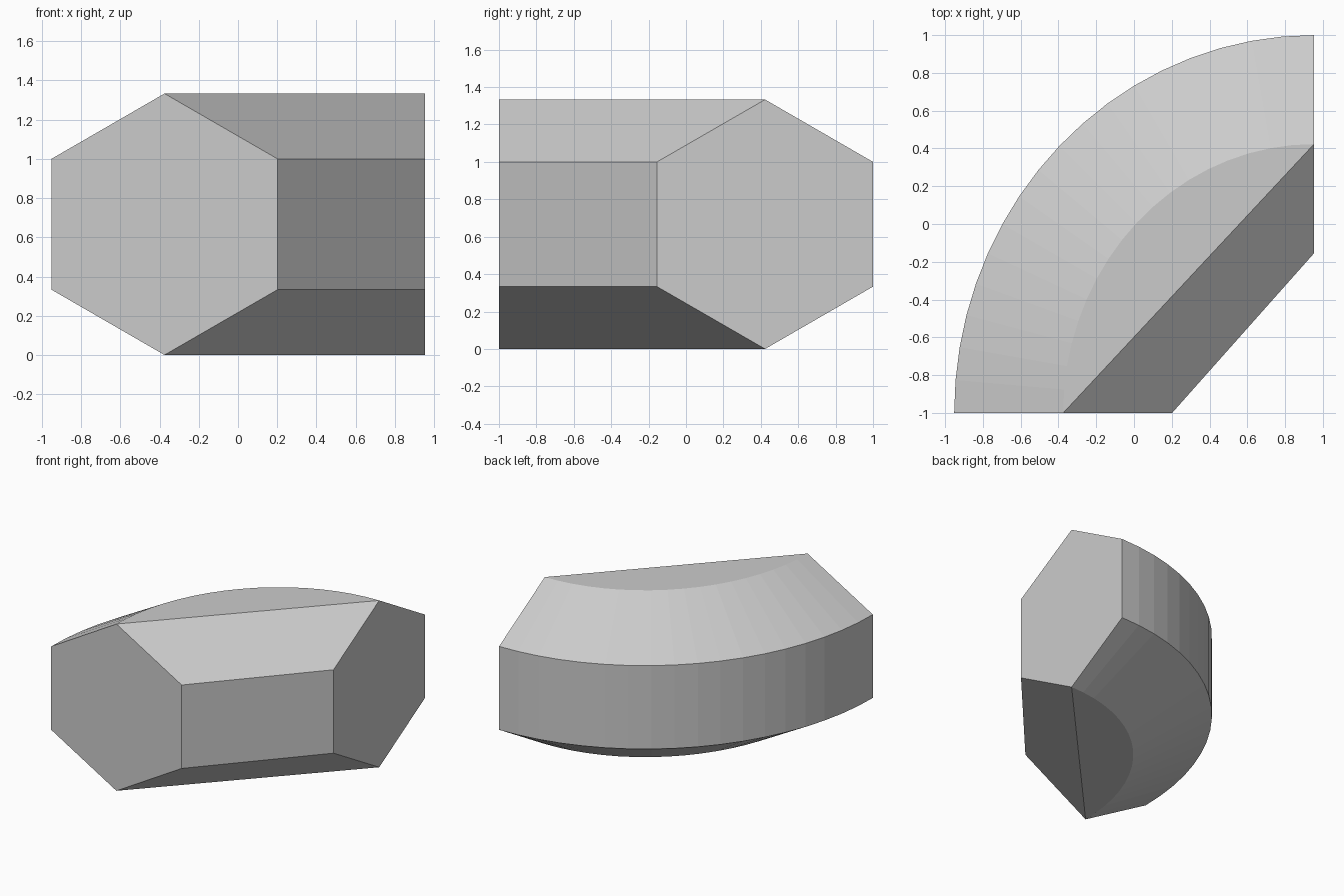
import bpy, bmesh, math

if "Cube" in bpy.data.objects:
    bpy.data.objects.remove(bpy.data.objects["Cube"])

# Hexagonal section swept round a quarter turn, inner side closed by straight faces
CX, CY = 0.953, -1.0           # centre of the quarter sweep
OUT, MID, INN = (1.905, 2.0), (1.328, 1.423), (0.751, 0.845)
Z = (0.0, 0.3333, 1.0, 1.3333)
SEGMENTS = 18

bm = bmesh.new()


def arc(radii, z, steps):
    points = []
    for i in range(steps + 1):
        a = math.pi / 2 * i / steps
        points.append(bm.verts.new((CX - radii[0] * math.cos(a),
                                    CY + radii[1] * math.sin(a), z)))
    return points


def bridge(a, b):
    for i in range(len(a) - 1):
        bm.faces.new((a[i], a[i + 1], b[i + 1], b[i]))


# Curved rails on the outer side and the straight inner edges
bottom = arc(MID, Z[0], SEGMENTS)
outer_low = arc(OUT, Z[1], SEGMENTS)
outer_high = arc(OUT, Z[2], SEGMENTS)
top = arc(MID, Z[3], SEGMENTS)
inner_high = arc(INN, Z[2], 1)
inner_low = arc(INN, Z[1], 1)

# Curved outer walls
bridge(bottom, outer_low)
bridge(outer_low, outer_high)
bridge(outer_high, top)

# Flat top and bottom segments between arc and chord
bm.faces.new(top)
bm.faces.new(bottom)

# Straight inner walls
top_ends, bottom_ends = [top[0], top[-1]], [bottom[0], bottom[-1]]
bridge(top_ends, inner_high)
bridge(inner_high, inner_low)
bridge(inner_low, bottom_ends)

# Hexagonal end caps
for i in (0, -1):
    bm.faces.new([r[i] for r in (bottom, outer_low, outer_high, top, inner_high, inner_low)])

bmesh.ops.recalc_face_normals(bm, faces=bm.faces)
mesh = bpy.data.meshes.new("hexagonal_corner_block")
bm.to_mesh(mesh)
bm.free()
block = bpy.data.objects.new("hexagonal_corner_block", mesh)
bpy.context.collection.objects.link(block)
